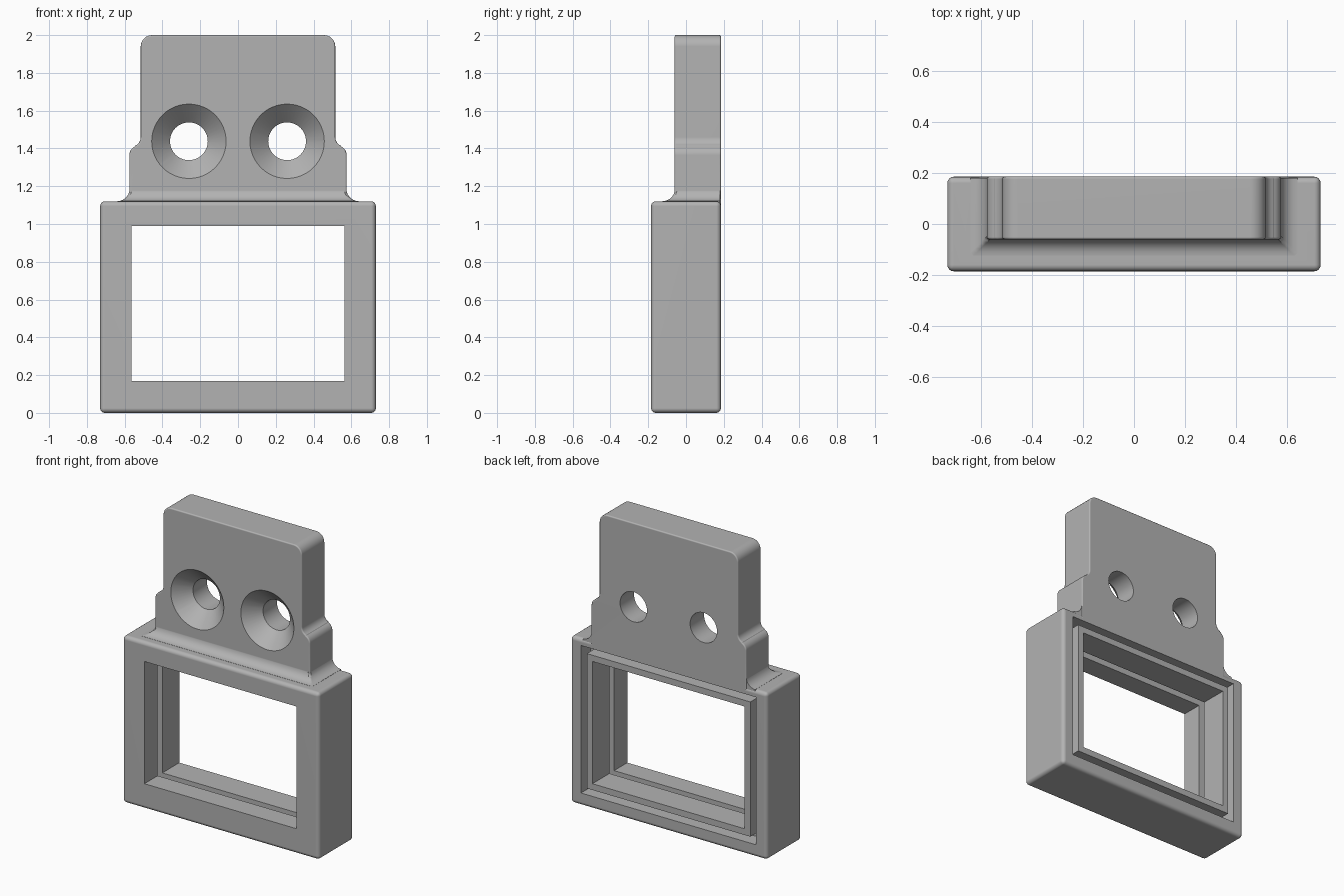
import bpy
import bmesh
from math import sin, cos, pi, radians

cube = bpy.data.objects.get("Cube")
if cube:
    bpy.data.objects.remove(cube, do_unlink=True)

grey = bpy.data.materials.new("plain grey")
grey.use_nodes = True
COLOUR = (0.45, 0.45, 0.45, 1)
grey.diffuse_color = COLOUR
grey.node_tree.nodes["Principled BSDF"].inputs["Base Color"].default_value = COLOUR

BACK = 0.185
ROUND = 0.025


def loft(name, rings):
    """Closed solid through a stack of matching point rings."""
    bm = bmesh.new()
    loops = [[bm.verts.new(p) for p in ring] for ring in rings]
    for a, b in zip(loops, loops[1:]):
        for i in range(len(a)):
            j = (i + 1) % len(a)
            bm.faces.new((a[i], a[j], b[j], b[i]))
    bm.faces.new(loops[0][::-1])
    bm.faces.new(loops[-1])
    bmesh.ops.recalc_face_normals(bm, faces=bm.faces)
    mesh = bpy.data.meshes.new(name)
    bm.to_mesh(mesh)
    bm.free()
    mesh.materials.append(grey)
    obj = bpy.data.objects.new(name, mesh)
    bpy.context.collection.objects.link(obj)
    return obj


def block(name, half_x, y0, y1, z0, z1):
    corners = [(-half_x, z0), (half_x, z0), (half_x, z1), (-half_x, z1)]
    return loft(name, [[(x, y, z) for x, z in corners] for y in (y0, y1)])


def apply(obj, mod):
    bpy.context.view_layer.objects.active = obj
    with bpy.context.temp_override(object=obj, active_object=obj, selected_objects=[obj]):
        bpy.ops.object.modifier_apply(modifier=mod.name)


def soften(obj):
    mod = obj.modifiers.new("round", 'BEVEL')
    mod.width = ROUND
    mod.segments = 4
    mod.limit_method = 'ANGLE'
    mod.angle_limit = radians(40)
    apply(obj, mod)


def combine(obj, other, operation):
    mod = obj.modifiers.new("combine", 'BOOLEAN')
    mod.operation = operation
    mod.solver = 'EXACT'
    mod.object = other
    apply(obj, mod)
    bpy.data.objects.remove(other, do_unlink=True)


def arc(cx, cz, r, a0, a1, n=6):
    return [(cx + r * cos(radians(a0 + (a1 - a0) * i / n)),
             cz + r * sin(radians(a0 + (a1 - a0) * i / n))) for i in range(n + 1)]


# Window frame body
body = block("window_bracket", 0.73, -BACK, BACK, 0, 1.12)
soften(body)

# Mounting plate with stepped, rounded sides
side = [(0.575, 1.04)]
side += arc(0.525, 1.365, 0.05, 0, 65)
side += arc(0.565, 1.46, 0.05, 245, 180)
side += arc(0.455, 1.94, 0.06, 0, 90)
outline = side + [(-x, z) for x, z in reversed(side)]
plate = loft("mounting_plate", [[(x, y, z) for x, z in outline] for y in (-0.06, BACK)])
soften(plate)
combine(body, plate, 'UNION')

# Curved skirt where the plate meets the frame
FILLET = 0.065


def footprint(offset, z):
    x, y, c = 0.575 + offset, -0.06 - offset, 0.012
    return [(-x, 0.18, z), (-x, y + c, z), (-x + c, y, z),
            (x - c, y, z), (x, y + c, z), (x, 0.18, z)]


rings = [footprint(FILLET, 1.08)]
for i in range(8):
    t = i / 7 * pi / 2
    rings.append(footprint(FILLET * (1 - sin(t)) - 0.001,
                           1.121 + FILLET * (1 - cos(t))))
combine(body, loft("skirt", rings), 'UNION')

# Rear pocket with an inner rim, leaving a groove around it
combine(body, block("pocket", 0.65, 0.085, 0.3, 0.085, 1.075), 'DIFFERENCE')
combine(body, block("rim", 0.607, 0.06, BACK, 0.128, 1.032), 'UNION')

# Window opening and the slot inside its walls
combine(body, block("opening", 0.565, -0.3, 0.3, 0.17, 0.99), 'DIFFERENCE')
combine(body, block("slot", 0.61, -0.045, 0.005, 0.125, 1.035), 'DIFFERENCE')

# Countersunk screw holes
for x in (-0.26, 0.26):
    steps = [(-0.07, 0.207), (0.037, 0.1), (0.3, 0.1)]
    hole = loft("hole", [[(px, y, pz) for px, pz in arc(x, 1.438, r, 0, 360, 48)[:-1]]
                         for y, r in steps])
    combine(body, hole, 'DIFFERENCE')

# Smooth shading on the rounded edges
bpy.ops.object.select_all(action='DESELECT')
body.select_set(True)
bpy.context.view_layer.objects.active = body
bpy.ops.object.shade_smooth_by_angle(angle=radians(30))
normals = body.modifiers.new("clean_normals", 'WEIGHTED_NORMAL')
normals.keep_sharp = True
